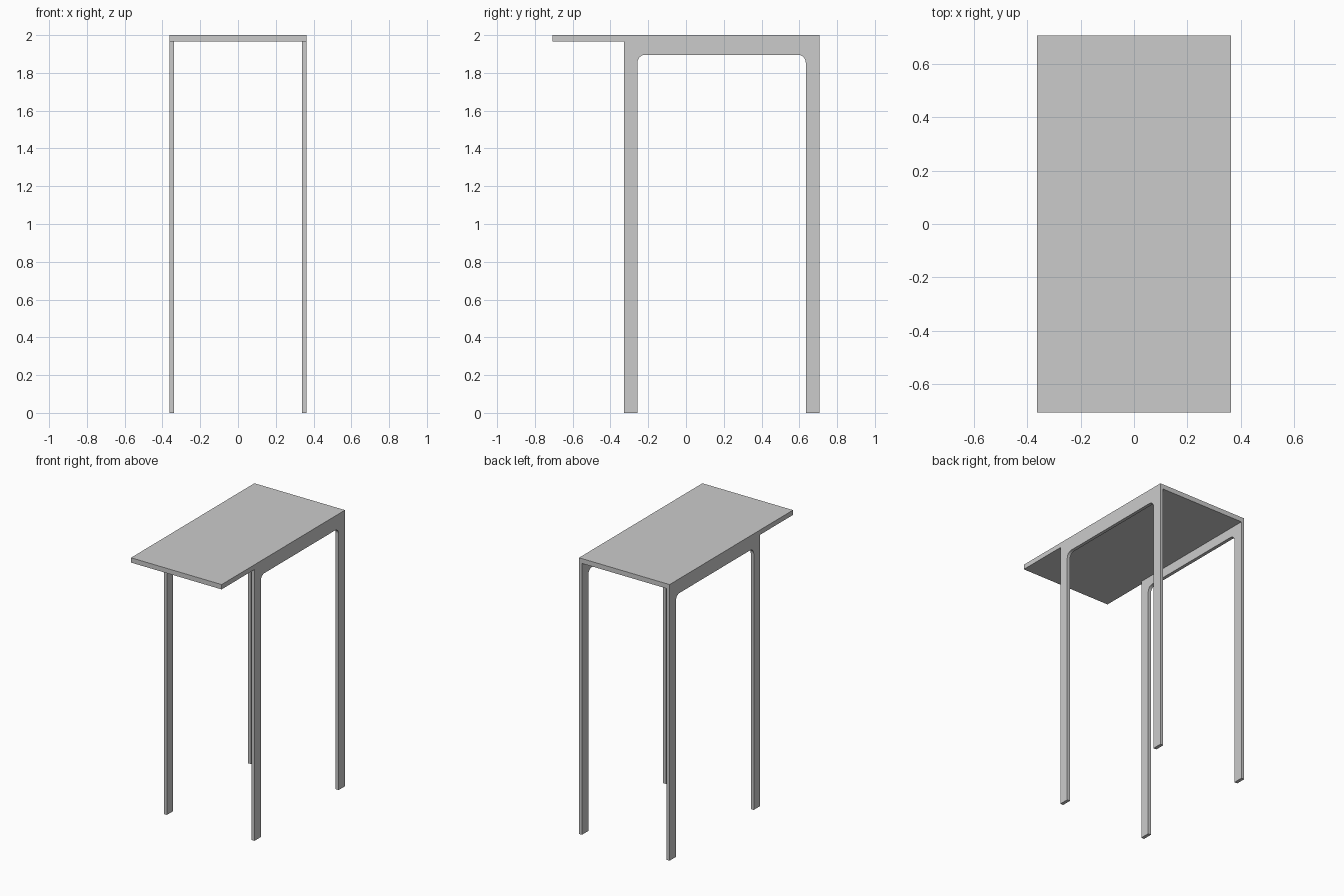
import bpy, bmesh, math

if "Cube" in bpy.data.objects:
    bpy.data.objects.remove(bpy.data.objects["Cube"])

HALF_X, HALF_Y, HEIGHT = 0.363, 0.706, 2.0
TOP_T = 0.035          # tabletop thickness
SIDE_T = 0.024         # leg panel thickness
LEG_W = 0.072          # leg width along y
FRONT_Y = -0.329       # front face of the front legs
APRON_Z = 1.896        # underside of the apron
R = 0.042              # inner corner radius


def extrude_x(name, profile, x0, x1):
    """Extrude a closed (y, z) profile along x."""
    bm = bmesh.new()
    face = bm.faces.new([bm.verts.new((x0, y, z)) for y, z in profile])
    ext = bmesh.ops.extrude_face_region(bm, geom=[face])
    moved = [g for g in ext["geom"] if isinstance(g, bmesh.types.BMVert)]
    bmesh.ops.translate(bm, verts=moved, vec=(x1 - x0, 0, 0))
    bmesh.ops.recalc_face_normals(bm, faces=bm.faces)
    mesh = bpy.data.meshes.new(name)
    bm.to_mesh(mesh)
    bm.free()
    obj = bpy.data.objects.new(name, mesh)
    bpy.context.collection.objects.link(obj)
    return obj


def arc(cy, cz, r, a0, a1, n=8):
    return [(cy + r * math.cos(math.radians(a0 + (a1 - a0) * i / n)),
             cz + r * math.sin(math.radians(a0 + (a1 - a0) * i / n)))
            for i in range(n + 1)]


# Tabletop overhanging at the front
under = HEIGHT - TOP_T
extrude_x("tabletop", [(-HALF_Y, under), (HALF_Y, under),
                       (HALF_Y, HEIGHT), (-HALF_Y, HEIGHT)], -HALF_X, HALF_X)

# Side frames: two legs joined by an apron with rounded inner corners
inner_f, inner_b = FRONT_Y + LEG_W, HALF_Y - LEG_W
profile = [(FRONT_Y, 0), (inner_f, 0)]
profile += arc(inner_f + R, APRON_Z - R, R, 180, 90)
profile += arc(inner_b - R, APRON_Z - R, R, 90, 0)
profile += [(inner_b, 0), (HALF_Y, 0), (HALF_Y, under), (FRONT_Y, under)]
for side, name in ((-1, "left_leg_frame"), (1, "right_leg_frame")):
    frame = extrude_x(name, profile, side * HALF_X, side * (HALF_X - SIDE_T))
    bpy.ops.object.select_all(action="DESELECT")
    frame.select_set(True)
    bpy.context.view_layer.objects.active = frame
    bpy.ops.object.shade_smooth_by_angle(angle=math.radians(30))
